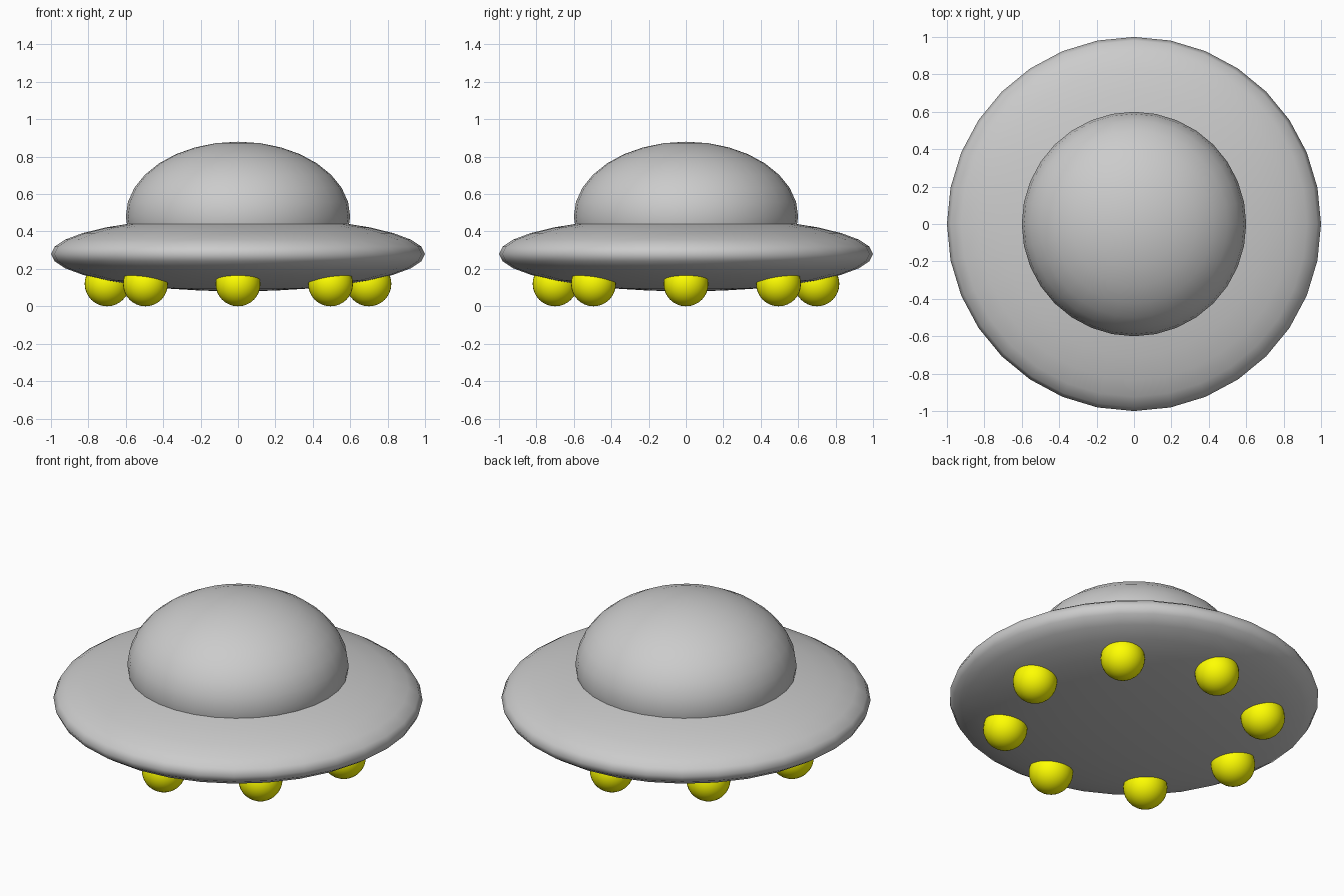
import bpy
from math import sin, cos, pi

if "Cube" in bpy.data.objects:
    bpy.data.objects.remove(bpy.data.objects["Cube"])


def ellipsoid(name, loc, scale, segments=32, rings=16):
    bpy.ops.mesh.primitive_uv_sphere_add(segments=segments, ring_count=rings, radius=1, location=loc)
    ob = bpy.context.object
    ob.name = name
    ob.scale = scale
    bpy.ops.object.transform_apply(location=False, rotation=False, scale=True)
    bpy.ops.object.shade_smooth()
    return ob


# Flat saucer hull and the cabin dome sunk into it
ellipsoid("saucer_hull", (0, 0, 0.28), (1, 1, 0.2))
ellipsoid("cabin_dome", (0, 0, 0.48), (0.6, 0.6, 0.4))

# Ring of yellow lamps under the hull
yellow = bpy.data.materials.new("lamp_yellow")
yellow.diffuse_color = (1, 1, 0, 1)
yellow.use_nodes = True
yellow.node_tree.nodes["Principled BSDF"].inputs["Base Color"].default_value = yellow.diffuse_color
for i in range(8):
    a = i * pi / 4
    lamp = ellipsoid(f"lamp_{i + 1}", (0.7 * cos(a), 0.7 * sin(a), 0.12), (0.12, 0.12, 0.12))
    lamp.data.materials.append(yellow)
